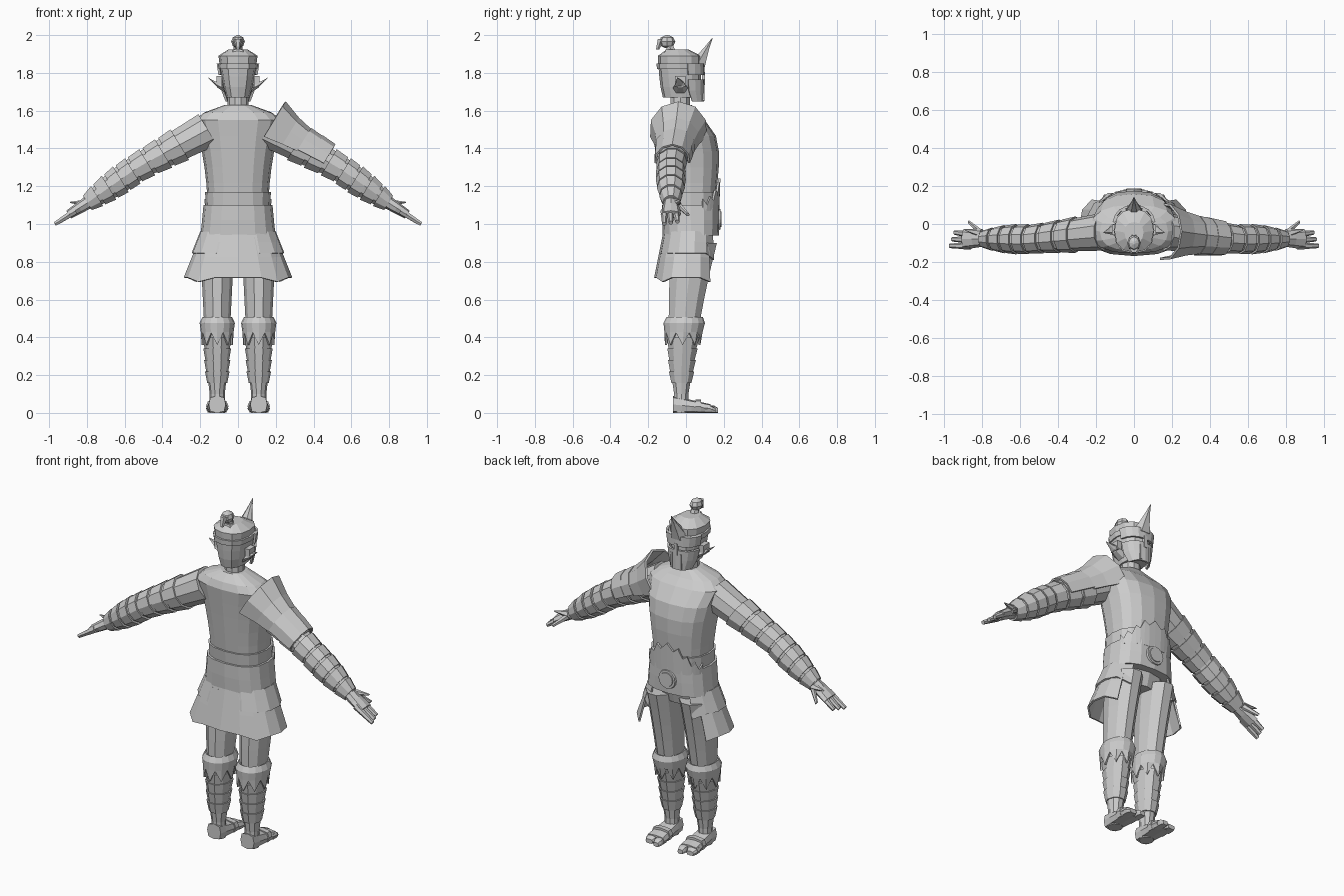
import bpy, bmesh, math
from mathutils import Vector, Matrix

cube = bpy.data.objects.get("Cube")
if cube:
    bpy.data.objects.remove(cube)

GREY = (.6, .6, .6, 1)
material = bpy.data.materials.new("plain grey")
material.use_nodes = True
material.diffuse_color = GREY
material.node_tree.nodes["Principled BSDF"].inputs["Base Color"].default_value = GREY

# Joints of one arm, and the directions in which cross-sections are drawn
SHOULDER = Vector((.16, -.04, 1.5))
ELBOW = Vector((.53, -.08, 1.3))
WRIST = Vector((.8, -.08, 1.11))
X, Y, Z = Matrix.Identity(3)
reach = WRIST - SHOULDER
reach.y = 0
LEVEL = (X, Y)
ACROSS_ARM = (Y, reach.normalized().cross(Y))
ACROSS_FOOT = (X, Z)


def finish(name, bm, mirror=False, thick=0):
    bmesh.ops.recalc_face_normals(bm, faces=bm.faces)
    mesh = bpy.data.meshes.new(name)
    bm.to_mesh(mesh)
    bm.free()
    mesh.materials.append(material)
    part = bpy.data.objects.new(name, mesh)
    bpy.context.collection.objects.link(part)
    if thick:
        solidify = part.modifiers.new("thickness", "SOLIDIFY")
        solidify.thickness, solidify.offset = thick, 0
    if mirror:
        part.modifiers.new("mirror", "MIRROR").use_mirror_merge = False


def loft(name, rings, frame=LEVEL, sides=10, arc=None, power=1, mirror=False, thick=0, lift=None):
    """Join rings (centre, half_u, half_v); an arc in degrees gives an open sheet."""
    u, v = frame
    normal = u.cross(v)
    start, end = arc or (0, 360)
    closed = end - start == 360
    count = sides if closed else sides + 1
    bm = bmesh.new()
    rows = []
    for centre, half_u, half_v in rings:
        row = []
        for i in range(count):
            angle = math.radians(start + (end - start) * i / sides)
            c, s = math.cos(angle), math.sin(angle)
            c = math.copysign(abs(c) ** power, c)
            s = math.copysign(abs(s) ** power, s)
            point = centre + u * half_u * c + v * half_v * s
            if lift and len(rows) == len(rings) - 1:
                point += normal * lift(i, angle)
            row.append(bm.verts.new(point))
        rows.append(row)
    for low, high in zip(rows, rows[1:]):
        for i in range(sides):
            j = (i + 1) % count
            bm.faces.new((low[i], low[j], high[j], high[i]))
    if not arc:
        bm.faces.new(rows[0])
        bm.faces.new(rows[-1])
    finish(name, bm, mirror, thick)


def limb(name, base, tip, base_radius, tip_radius, frame=ACROSS_ARM, mirror=True):
    rings = [(Vector(base), base_radius, base_radius), (Vector(tip), tip_radius, tip_radius)]
    loft(name, rings, frame, sides=6, mirror=mirror)


def block(name, centre, size, mirror=False):
    bm = bmesh.new()
    place = Matrix.Translation(centre) @ Matrix.Diagonal((*size, 1))
    bmesh.ops.create_cube(bm, size=1, matrix=place)
    finish(name, bm, mirror)


def disc(name, centre, radius, depth):
    bm = bmesh.new()
    place = Matrix.Translation(centre) @ Matrix.Rotation(-math.pi / 2, 4, "X")
    bmesh.ops.create_cone(bm, cap_ends=True, segments=16, radius1=radius,
                          radius2=radius * .9, depth=depth, matrix=place)
    finish(name, bm)


def steps(first, last, count):
    return [first + (last - first) * k / (count - 1) for k in range(count)]


def level(z, half_width, back, front, x=0):
    return Vector((x, (back + front) / 2, z)), half_width, (front - back) / 2


# Body rules: each gives the cross-section at a height, optionally grown for clothing
def torso_ring(z, grow=0):
    t = (z - 1.05) * 2
    front = .15 + .05 * t - .1 * t ** 6
    return level(z, .16 + .07 * t * t + grow, -.1 - .055 * t - grow, front + grow)


def head_ring(z, grow=0):
    t = (z - 1.65) * 4
    return level(z, .05 + .055 * t ** .6 + grow, -.08 - .07 * t ** .2 - grow, .08 + grow)


def leg_ring(z, grow=0):
    t = max(z - .1, 0) / .8
    width = .04 + .05 * t ** .7 + grow
    middle = .07 * t * t - .025
    depth = width + .035 * t
    return level(z, width, middle - depth, middle + depth, x=.11)


def arm_ring(t, grow=0):
    """t runs from the shoulder at 0 through the elbow at 1 to the wrist at 2."""
    if t < 1:
        centre, bulge = SHOULDER.lerp(ELBOW, t), 0
    else:
        centre, bulge = ELBOW.lerp(WRIST, t - 1), .015 * math.sin(math.pi * (t - 1))
    radius = .1 - .031 * t + bulge
    return centre, radius + grow * .7, radius + grow


def skirt_ring(z, grow=0):
    t = (.96 - z) * 4
    return level(z, .185 + .1 * t + grow, -.115 - .05 * t, .155 + .02 * t)


# Torso and neck
shoulders = [level(1.59, .18, -.14, .06), level(1.63, .07, -.1, .03)]
loft("torso", [torso_ring(z) for z in steps(1.05, 1.55, 7)] + shoulders, sides=16, power=.8)
loft("neck", [level(z, .055, -.085, .025) for z in (1.6, 1.72)])

# Head, face guard and horn
loft("head", [head_ring(z) for z in steps(1.67, 1.89, 5)] + [level(1.925, .05, -.1, .01)],
     sides=12, power=.85)
for name, low, high in (("face_guard", 1.65, 1.765), ("brow_guard", 1.79, 1.85)):
    loft(name, [head_ring(z, .012) for z in steps(low, high, 3)],
         sides=8, arc=(15, 165), power=.8, thick=.012)
loft("head_band", [head_ring(z, .004) for z in (1.82, 1.85)],
     sides=12, arc=(0, 360), power=.85, thick=.01)
block("nose_guard", (0, .092, 1.77), (.02, .016, .07))
block("guard_bars", (.03, .09, 1.7), (.012, .014, .09), mirror=True)
horn = []
for t in steps(0, 1, 4):
    radius = .055 * (1 - t) ** 1.2 + .002
    horn.append((Vector((0, .05 + .09 * t, 1.83 + .155 * t)), radius, radius))
loft("horn", horn, sides=6)
block("ear_pegs", (.1, -.03, 1.755), (.03, .055, .055), mirror=True)
limb("ear_lobes", (.08, -.03, 1.72), (.12, -.03, 1.74), .04, .025)
limb("ear_tips", (.11, -.03, 1.735), (.16, -.045, 1.775), .027, .002)

# Topknot
limb("hair_base", (0, -.06, 1.9), (0, -.07, 1.925), .065, .045, LEVEL, mirror=False)
limb("hair_tie", (0, -.075, 1.91), (0, -.09, 1.95), .027, .022, LEVEL, mirror=False)
bun = []
for angle in steps(.2, math.pi - .2, 5):
    radius = .036 * math.sin(angle)
    bun.append((Vector((0, -.1, 1.965 - .035 * math.cos(angle))), radius, radius * 1.2))
loft("hair_bun", bun, sides=8)
limb("hair_curl", (0, -.15, 1.925), (0, -.13, 1.98), .01, .022, LEVEL, mirror=False)

# Arms with overlapping wraps
loft("arms", [arm_ring(t) for t in steps(0, 2, 9)], ACROSS_ARM, mirror=True)
for k, t in enumerate(steps(.4, 1.8, 7)):
    loft(f"arm_wraps_{k + 1}", [arm_ring(t, .012), arm_ring(t + .19, .008)], ACROSS_ARM, mirror=True)

# Hands and fingers
palm = WRIST + Vector((.08, 0, -.05))
loft("palms", [(WRIST.lerp(palm, t), .04 + .012 * t, .034 - .008 * t) for t in (-.3, .5, 1.2)],
     ACROSS_ARM, sides=8, mirror=True)
for k, name in enumerate(("ring_fingers", "middle_fingers", "index_fingers")):
    knuckle = palm + Vector((-.02, .03 * k - .035, .01))
    limb(name, knuckle, knuckle + Vector((.11 - .012 * k, .005 * k, -.07 + .006 * k)), .02, .012)
limb("thumbs", WRIST + Y * .03, WRIST + Vector((.07, .09, -.06)), .019, .01)
limb("glove_spikes", WRIST + Y * .03, WRIST + Vector((.09, .05, .004)), .025, .004)

# Single flared shoulder plate with lames below it
loft("shoulder_plate", [arm_ring(0, .07), arm_ring(.25, .035), arm_ring(.45, .02)],
     ACROSS_ARM, sides=6, arc=(-15, 195), thick=.012)
for k, t in enumerate((.45, .62)):
    loft(f"shoulder_lame_{k + 1}", [arm_ring(t, .025), arm_ring(t + .2, .022)],
         ACROSS_ARM, sides=6, arc=(-10, 190), thick=.01)

# Belt, buckle and fur edge
loft("waist_sash", [torso_ring(z, .01) for z in (1.08, 1.17)], sides=16, power=.8)
loft("belt", [torso_ring(.94, .035), torso_ring(1.02, .03), torso_ring(1.1, .022)], sides=16, power=.8)
disc("buckle_rim", (0, .17, 1.025), .06, .024)
disc("buckle_face", (0, .177, 1.025), .045, .02)
loft("belly_fur", [torso_ring(z, .018) for z in (1.07, 1.13)], sides=16, arc=(20, 160),
     power=.8, thick=.012, lift=lambda i, angle: .11 * math.sin(angle) ** 4 - .035 * (i % 2))

# Two skirt layers, open at the front, with dipped hems
loft("upper_skirt", [skirt_ring(z, .012) for z in steps(.96, .845, 3)], sides=12, arc=(122, 418),
     power=.85, thick=.01, lift=lambda i, angle: 0 if i % 6 else -.035)
loft("lower_skirt", [skirt_ring(z) for z in steps(.93, .715, 3)], sides=12, arc=(138, 402),
     power=.85, thick=.01, lift=lambda i, angle: 0 if i % 4 else -.022)
loft("hips", [level(.86, .15, -.09, .11), level(.97, .17, -.1, .14)], sides=12)

# Legs with jagged knee fur and shin wraps
loft("legs", [leg_ring(z) for z in steps(0, .9, 10)], mirror=True)
loft("knee_fur", [leg_ring(.505, .002), leg_ring(.475, .018), leg_ring(.43, .014), leg_ring(.36, .014)],
     sides=16, arc=(0, 360), thick=.012, mirror=True, lift=lambda i, angle: .065 * (i % 2))
for k, z in enumerate(steps(.4, .22, 4)):
    loft(f"shin_wraps_{k + 1}", [leg_ring(z - .062, .005), leg_ring(z, .012)], mirror=True)

# Feet, toes and sandal straps
soles = []
for t in steps(0, 1, 5):
    height = .045 - .022 * t
    soles.append((Vector((.11, .2 * t - .07, height)), .045 + .015 * t, height))
loft("feet", soles, ACROSS_FOOT, sides=8, power=.6, mirror=True)
for name, x, length, width in (("big_toes", .08, .17, .024), ("small_toes", .135, .155, .033)):
    toe = [(Vector((x, y, h)), width * w, h)
           for y, h, w in ((.1, .022, 1), (length - .02, .019, 1), (length, .013, .7))]
    loft(name, toe, ACROSS_FOOT, sides=8, power=.6, mirror=True)
loft("sandal_straps", [(Vector((.11, y, .035)), .06, .035) for y in (.05, .08)],
     ACROSS_FOOT, sides=8, power=.6, mirror=True)
